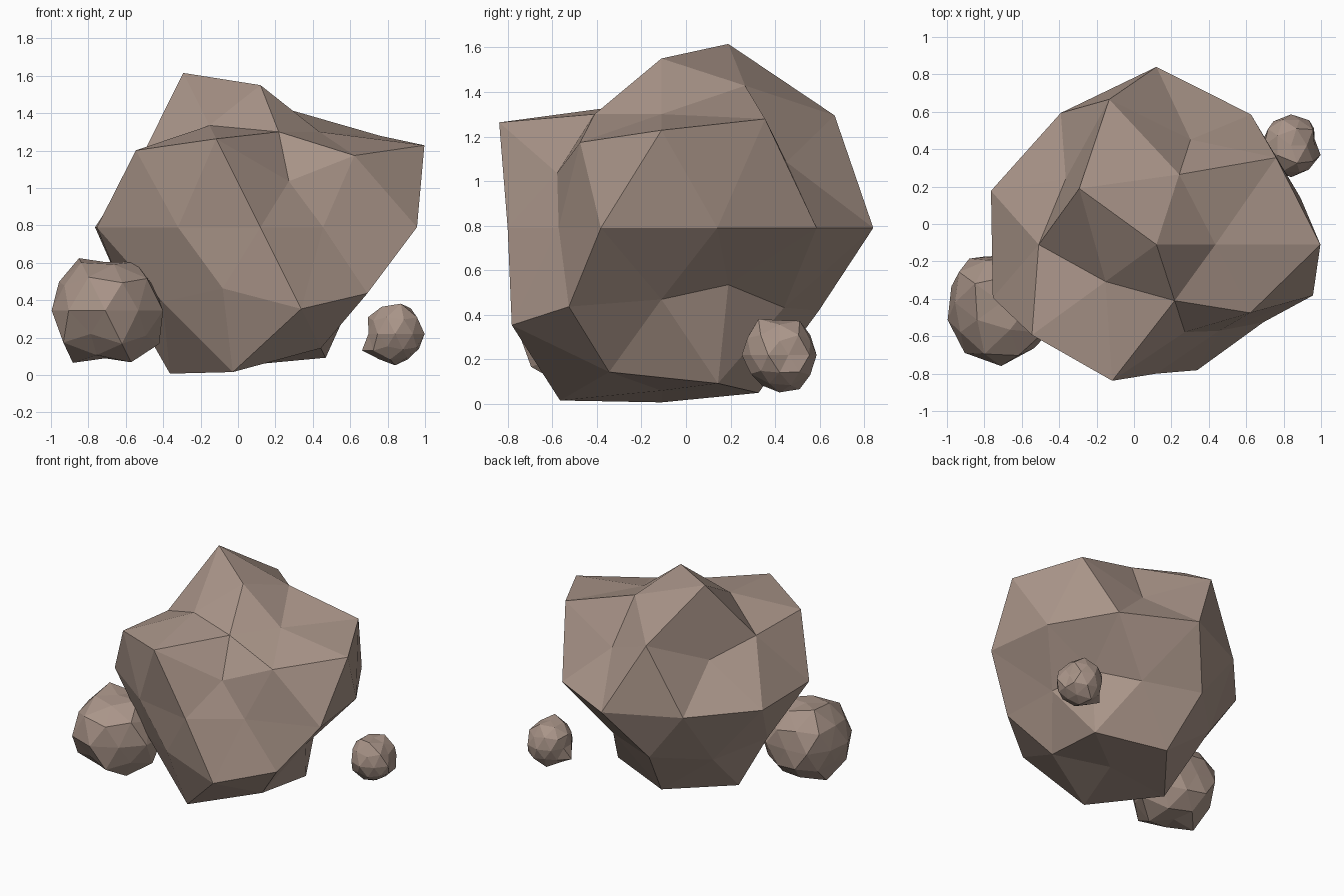
import bpy, bmesh, math

default = bpy.data.objects.get("Cube")
if default:
    bpy.data.objects.remove(default, do_unlink=True)

# One flat stone colour shared by every rock
stone = bpy.data.materials.new("warm_brown_stone")
colour = (0.40, 0.30, 0.25, 1)
stone.diffuse_color = colour
stone.use_nodes = True
shader = stone.node_tree.nodes["Principled BSDF"]
shader.inputs["Base Color"].default_value = colour
shader.inputs["Roughness"].default_value = 0.9


def ring_order(vert):
    """Sort from the top ring to the bottom ring, then around each ring."""
    angle = round(math.degrees(math.atan2(vert.co.y, vert.co.x))) % 360
    return (-round(vert.co.z, 2), angle)


def make_rock(name, centre, size, rings):
    """Faceted sphere whose corners are pushed in or out ring by ring."""
    lengths = [value for ring in rings for value in ring]
    bm = bmesh.new()
    bmesh.ops.create_icosphere(bm, subdivisions=2, radius=1)
    for vert, length in zip(sorted(bm.verts, key=ring_order), lengths):
        vert.co = vert.co.normalized() * (length * size / 100)
    bmesh.ops.recalc_face_normals(bm, faces=bm.faces)
    mesh = bpy.data.meshes.new(name)
    bm.to_mesh(mesh)
    bm.free()
    mesh.materials.append(stone)
    rock = bpy.data.objects.new(name, mesh)
    rock.location = centre
    bpy.context.scene.collection.objects.link(rock)
    return rock


# Main boulder: percent length of each corner, from top to bottom
make_rock("large_boulder", (0.12, -0.11, 0.79), 1, [
    [76],
    [60, 75, 97, 64, 60],
    [93, 96, 74, 90, 73],
    [98, 66, 67, 92, 55],
    [81, 86, 95, 87, 93, 92, 75, 69, 57, 88],
    [57, 83, 81, 73, 79],
    [61, 68, 80, 76, 83],
    [82, 87, 92, 91, 76],
    [73],
])

# Medium rock resting against the boulder
make_rock("medium_rock", (-0.71, -0.42, 0.345), 0.35, [
    [74],
    [87, 80, 94, 86, 83],
    [88, 80, 83, 97, 93],
    [83, 80, 89, 86, 95],
    [93, 83, 71, 83, 80, 86, 95, 97, 86, 93],
    [83, 83, 77, 80, 86],
    [97, 80, 83, 93, 97],
    [86, 80, 94, 80, 93],
    [73],
])

# Small pebble on the other side
make_rock("small_pebble", (0.84, 0.42, 0.22), 0.2, [
    [78],
    [80, 90, 85, 85, 95],
    [85, 85, 85, 85, 85],
    [70, 80, 85, 80, 85],
    [65, 83, 83, 80, 75, 75, 80, 85, 80, 83],
    [85, 80, 99, 75, 80],
    [75, 85, 80, 85, 80],
    [80, 90, 80, 80, 75],
    [84],
])
